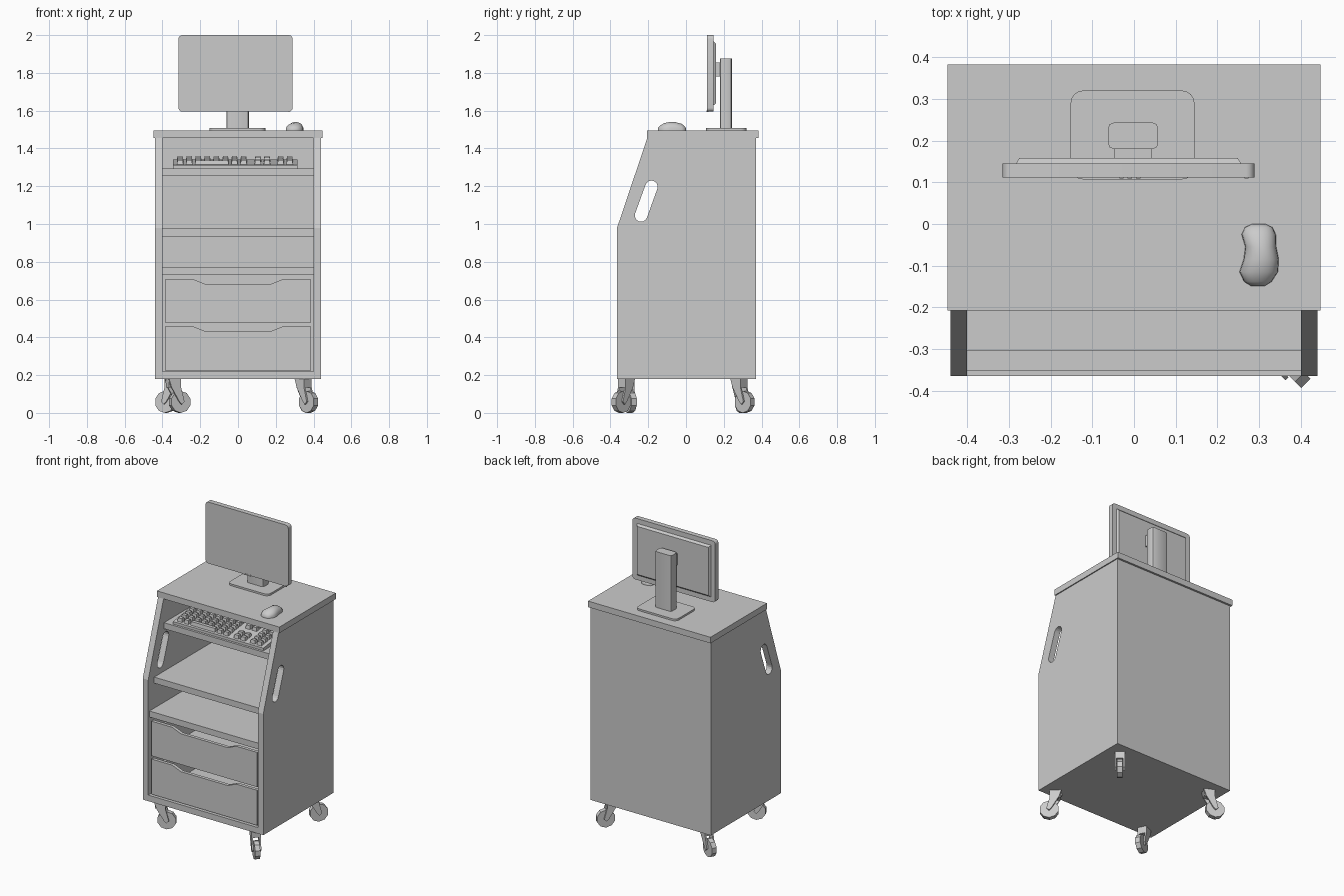
import bpy, bmesh, math
from mathutils import Matrix, Vector

cube = bpy.data.objects.get("Cube")
if cube:
    bpy.data.objects.remove(cube, do_unlink=True)

grey = bpy.data.materials.new("plain grey")
grey.use_nodes = True
GREY = (0.6, 0.6, 0.6, 1)
grey.diffuse_color = GREY
grey.node_tree.nodes["Principled BSDF"].inputs["Base Color"].default_value = GREY


def finish(name, bm, smooth=False):
    bmesh.ops.recalc_face_normals(bm, faces=bm.faces)
    mesh = bpy.data.meshes.new(name)
    bm.to_mesh(mesh)
    bm.free()
    mesh.materials.append(grey)
    obj = bpy.data.objects.new(name, mesh)
    bpy.context.collection.objects.link(obj)
    if smooth:
        bpy.ops.object.select_all(action="DESELECT")
        obj.select_set(True)
        bpy.context.view_layer.objects.active = obj
        bpy.ops.object.shade_smooth_by_angle(angle=math.radians(40))
    return obj


def add_box(bm, x0, x1, y0, y1, z0, z1):
    size = Matrix.Diagonal((x1 - x0, y1 - y0, z1 - z0, 1))
    place = Matrix.Translation(((x0 + x1) / 2, (y0 + y1) / 2, (z0 + z1) / 2))
    return bmesh.ops.create_cube(bm, size=1, matrix=place @ size)["verts"]


def box(name, *bounds, round_axis=None, radius=0.02, segments=4):
    """Box; edges running along round_axis are rounded."""
    bm = bmesh.new()
    add_box(bm, *bounds)
    if round_axis is not None:
        edges = [e for e in bm.edges
                 if abs((e.verts[0].co - e.verts[1].co).normalized()[round_axis]) > 0.9]
        bmesh.ops.bevel(bm, geom=edges, offset=radius, segments=segments,
                        profile=0.5, affect="EDGES")
    return finish(name, bm, round_axis is not None)


def add_prism(bm, points, axis, start, end):
    """Extrude a flat outline along the x or y axis."""
    def place(p):
        return (start, p[0], p[1]) if axis == 0 else (p[0], start, p[1])
    face = bm.faces.new([bm.verts.new(place(p)) for p in points])
    made = bmesh.ops.extrude_face_region(bm, geom=[face])["geom"]
    step = Vector((0, 0, 0))
    step[axis] = end - start
    verts = [v for v in made if isinstance(v, bmesh.types.BMVert)]
    bmesh.ops.translate(bm, verts=verts, vec=step)


def prism(name, points, axis, start, end):
    bm = bmesh.new()
    add_prism(bm, points, axis, start, end)
    return finish(name, bm)


# Cabinet sides with a slanted handle slot
side_outline = [(-0.365, 0.18), (0.37, 0.18), (0.37, 1.455), (-0.205, 1.455), (-0.365, 0.98)]
low, high, slot_r = Vector((-0.238, 1.045)), Vector((-0.183, 1.197)), 0.033
tilt = math.atan2(high.y - low.y, high.x - low.x)
slot = []
for centre, turn in ((high, -math.pi / 2), (low, math.pi / 2)):
    for i in range(9):
        a = tilt + turn + math.pi * i / 8
        slot.append((centre.x + slot_r * math.cos(a), centre.y + slot_r * math.sin(a)))
cutter = prism("slot_cutter", slot, 0, -0.6, 0.6)
cutter.hide_render = True
cutter.hide_viewport = True
cutter.display_type = "WIRE"
for name, inner, outer in (("left_side", 0.4, 0.44), ("right_side", -0.4, -0.44)):
    side = prism(name, side_outline, 0, inner, outer)
    cut = side.modifiers.new("handle_slot", "BOOLEAN")
    cut.operation, cut.object, cut.solver = "DIFFERENCE", cutter, "EXACT"

# Cabinet panels and shelves
box("worktop", -0.447, 0.447, -0.207, 0.383, 1.455, 1.495)
box("back_panel", -0.4, 0.4, 0.345, 0.37, 0.18, 1.455)
box("bottom_panel", -0.4, 0.4, -0.365, 0.345, 0.18, 0.22)
for name, front, top in (("lower_shelf", -0.352, 0.77), ("middle_shelf", -0.303, 0.975),
                         ("keyboard_shelf", -0.2, 1.295)):
    box(name, -0.4, 0.4, front, 0.345, top - 0.04, top)

# Drawers with a dipped front edge
for name, z0, z1 in (("lower_drawer", 0.225, 0.457), ("upper_drawer", 0.478, 0.707)):
    half = [(0.387, z0), (0.387, z1), (0.235, z1), (0.17, z1 - 0.026)]
    bm = bmesh.new()
    add_prism(bm, half + [(-x, z) for x, z in reversed(half)], 1, -0.352, -0.33)
    wall = z1 - 0.05
    add_box(bm, -0.375, 0.375, -0.33, 0.3, z0, z0 + 0.015)
    add_box(bm, -0.375, 0.375, 0.285, 0.3, z0 + 0.015, wall)
    for s in (0.36, -0.375):
        add_box(bm, s, s + 0.015, -0.33, 0.285, z0 + 0.015, wall)
    finish(name, bm)


# Casters, each swivelled its own way
def caster(name, x, y, degrees):
    wheel_r, trail = 0.058, 0.04
    place = Matrix.Translation((x, y, 0)) @ Matrix.Rotation(math.radians(degrees), 4, "Z")
    bm = bmesh.new()
    hub = Matrix.Translation((trail, 0, wheel_r)) @ Matrix.Rotation(math.pi / 2, 4, "X")
    bmesh.ops.create_cone(bm, cap_ends=True, segments=10, radius1=wheel_r,
                          radius2=wheel_r, depth=0.032, matrix=place @ hub)
    finish(name + "_wheel", bm)
    bm = bmesh.new()
    arm = [(-0.035, 0.18), (0.035, 0.18), (0.035, 0.135), (0.055, 0.06),
           (0.04, 0.045), (0.025, 0.06), (-0.02, 0.135)]
    for y0 in (-0.029, 0.019):
        add_prism(bm, arm, 1, y0, y0 + 0.01)
    add_box(bm, -0.03, 0.035, -0.019, 0.019, 0.135, 0.18)
    bm.transform(place)
    finish(name + "_fork", bm)


caster("front_left_caster", 0.345, -0.315, -45)
caster("front_right_caster", -0.345, -0.315, 25)
caster("back_left_caster", 0.345, 0.28, 50)
caster("back_right_caster", -0.345, 0.28, 155)

# Monitor and its stand
box("stand_base", -0.152, 0.145, 0.107, 0.32, 1.495, 1.507, round_axis=2, radius=0.03)
box("stand_post", -0.062, 0.058, 0.18, 0.243, 1.507, 1.875, round_axis=2, radius=0.013, segments=2)
box("monitor_mount", -0.048, 0.043, 0.15, 0.185, 1.78, 1.855)
box("monitor_screen", -0.315, 0.289, 0.112, 0.145, 1.595, 2.0, round_axis=1)
bm = bmesh.new()
shell = add_box(bm, -0.283, 0.257, 0.145, 0.158, 1.627, 1.968)
for v in shell:
    if v.co.y > 0.15:
        v.co.x += math.copysign(0.008, -0.013 - v.co.x)
        v.co.z += math.copysign(0.012, 1.797 - v.co.z)
finish("monitor_back", bm)
bm = bmesh.new()
for x in (-0.035, -0.015, 0.005, 0.265):
    add_box(bm, x, x + 0.01, 0.109, 0.12, 1.592, 1.6)
finish("monitor_buttons", bm)

# Keyboard: wedge case with rows of tapered keys
y_front, y_back, rise = -0.185, 0.03, 0.03
prism("keyboard_case", [(y_front, 1.295), (y_back, 1.295), (y_back, 1.312 + rise),
                        (y_front, 1.312)], 0, -0.345, 0.315)
bm = bmesh.new()


def key(x, row, width=0.037):
    y = y_front + 0.014 + row * 0.0405
    z = 1.312 + rise * (y - y_front) / (y_back - y_front)
    for v in add_box(bm, x, x + width, y, y + 0.031, z - 0.003, z + 0.023):
        if v.co.z > z:
            v.co.x += math.copysign(0.005, x + width / 2 - v.co.x)
            v.co.y += math.copysign(0.004, y + 0.015 - v.co.y)


for row in range(5):
    for col in range(8):
        if row == 0 and 2 <= col <= 5:
            continue
        key(-0.325 + col * 0.048, row)
    for col in range(2):
        if row != 2:
            key(0.087 + col * 0.048, row)
        key(0.207 + col * 0.048, row)
key(-0.229, 0, 0.181)
finish("keyboard_keys", bm)

# Mouse lofted from half-oval sections: depth, middle, half width, height
sections = [(-0.149, 0.297, 0.016, 0.012), (-0.138, 0.297, 0.033, 0.026),
            (-0.115, 0.299, 0.046, 0.039), (-0.085, 0.305, 0.042, 0.045),
            (-0.055, 0.304, 0.037, 0.044), (-0.025, 0.299, 0.041, 0.036),
            (-0.008, 0.299, 0.033, 0.024), (0.0, 0.299, 0.016, 0.012)]
bm = bmesh.new()
rings = []
for y, mid, half, tall in sections:
    ring = []
    for i in range(13):
        a = math.pi * i / 12
        ring.append(bm.verts.new((mid + half * math.cos(a), y,
                                  1.495 + tall * math.sin(a) ** 0.8)))
    rings.append(ring)
for r0, r1 in zip(rings, rings[1:]):
    for i in range(13):
        j = (i + 1) % 13
        bm.faces.new((r0[i], r0[j], r1[j], r1[i]))
bm.faces.new(rings[0])
bm.faces.new(rings[-1])
finish("mouse", bm, True)
